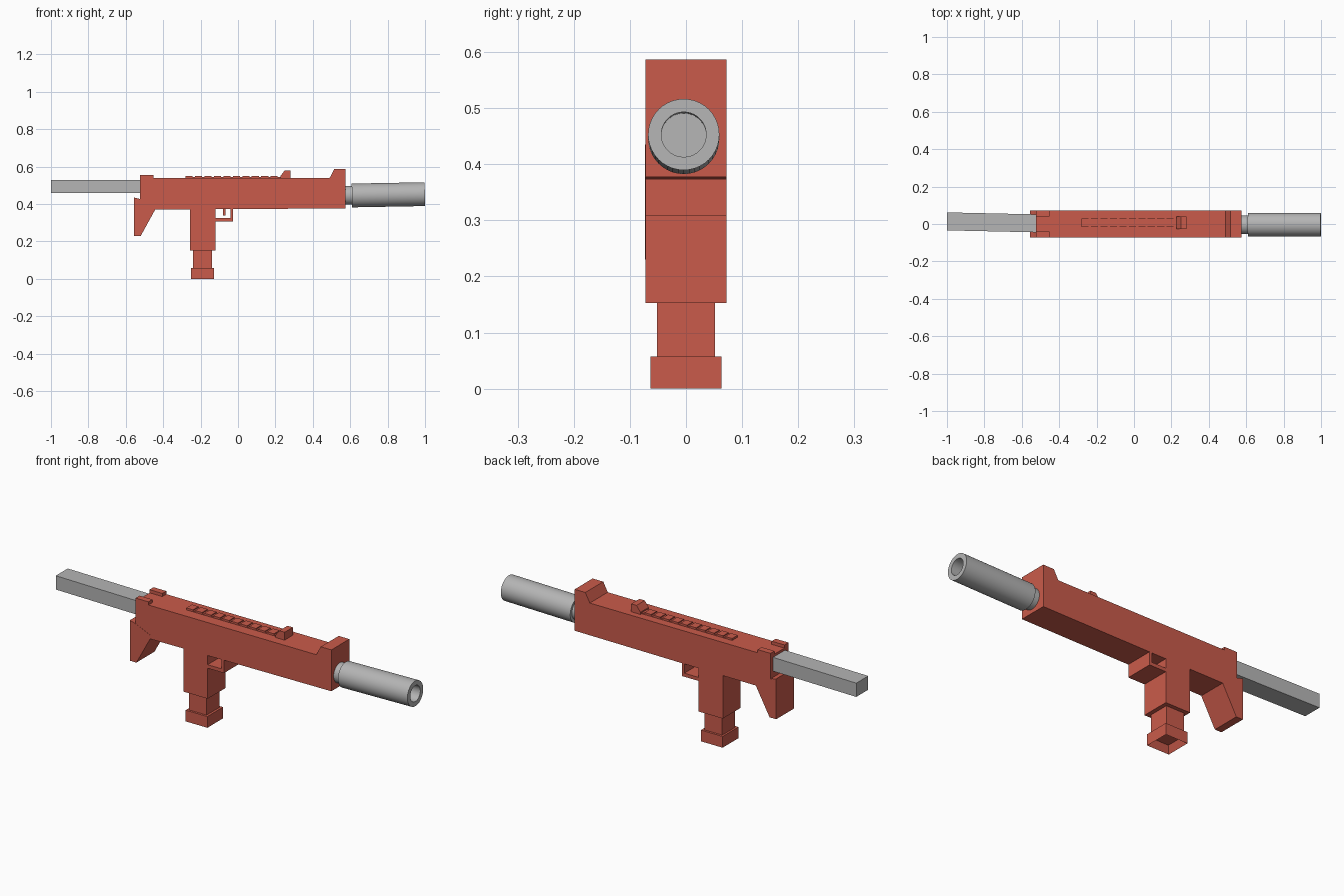
import bpy, bmesh, math
from mathutils import Matrix, Vector

cube = bpy.data.objects.get("Cube")
if cube:
    bpy.data.objects.remove(cube, do_unlink=True)


def material(name, rgb):
    m = bpy.data.materials.new(name)
    m.use_nodes = True
    m.diffuse_color = (*rgb, 1)
    bsdf = next(n for n in m.node_tree.nodes if n.type == 'BSDF_PRINCIPLED')
    bsdf.inputs["Base Color"].default_value = (*rgb, 1)
    return m


RED = material("brick_red", (0.59, 0.105, 0.07))
GREY = material("light_grey", (0.46, 0.46, 0.46))


def finish(name, bm, mat):
    bmesh.ops.recalc_face_normals(bm, faces=bm.faces)
    me = bpy.data.meshes.new(name)
    bm.to_mesh(me)
    bm.free()
    me.materials.append(mat)
    ob = bpy.data.objects.new(name, me)
    bpy.context.collection.objects.link(ob)
    return ob


def prism(name, outline, y0, y1, mat=RED, shear=0.0):
    """Extrude an x-z outline from y0 to y1, optionally skewed sideways."""
    bm = bmesh.new()
    face = bm.faces.new([bm.verts.new((x, y0, z)) for x, z in outline])
    ext = bmesh.ops.extrude_face_region(bm, geom=[face])
    new = [g for g in ext["geom"] if isinstance(g, bmesh.types.BMVert)]
    bmesh.ops.translate(bm, verts=new, vec=(0, y1 - y0, 0))
    start = outline[0][0]
    for v in bm.verts:
        v.co.y += shear * (v.co.x - start)
    bmesh.ops.triangulate(bm, faces=[f for f in bm.faces if len(f.verts) > 4])
    return finish(name, bm, mat)


def box(name, x0, x1, y0, y1, z0, z1, mat=RED):
    return prism(name, [(x0, z0), (x1, z0), (x1, z1), (x0, z1)], y0, y1, mat)


W = 0.072

# Receiver with front sight block, and the grip below it
prism("receiver", [(-0.525, 0.37), (0.575, 0.377), (0.575, 0.587),
                   (0.515, 0.587), (0.49, 0.54), (-0.525, 0.54)], -W, W)
box("grip", -0.257, -0.12, -W, W, 0.153, 0.39)

# Angled rear stock
prism("rear_stock", [(-0.557, 0.435), (-0.557, 0.23), (-0.52, 0.23), (-0.443, 0.37),
                     (-0.443, 0.39), (-0.52, 0.425), (-0.535, 0.43)], -W - 0.001, W)

# Trigger guard and trigger
prism("trigger_guard", [(-0.125, 0.308), (-0.028, 0.308), (-0.028, 0.38),
                        (-0.041, 0.38), (-0.041, 0.326), (-0.125, 0.326)], -W, W)
box("trigger", -0.081, -0.067, -0.015, 0.015, 0.34, 0.38)

# Magazine and its hollow base
box("magazine", -0.24, -0.14, -0.052, 0.052, 0.05, 0.16)
base = box("magazine_base", -0.25, -0.128, -0.063, 0.063, 0, 0.057)
bm = bmesh.new()
bm.from_mesh(base.data)
bm.faces.ensure_lookup_table()
bottom = min(bm.faces, key=lambda f: f.calc_center_median().z)
bmesh.ops.inset_region(bm, faces=[bottom], thickness=0.02)
bmesh.ops.translate(bm, verts=bottom.verts, vec=(0, 0, 0.035))
bm.to_mesh(base.data)
bm.free()

# Rear sight lugs
for side, y0 in (("left", 0.04), ("right", -W)):
    box("rear_lug_" + side, -0.525, -0.453, y0, y0 + 0.032, 0.53, 0.556)

# Top rail with raised ribs, and the small sight at its end
box("rail", -0.28, 0.28, -0.015, 0.03, 0.535, 0.545)
for i in range(10):
    x = -0.28 + i * 0.0505
    box(f"rail_rib_{i + 1}", x, x + 0.038, -0.015, 0.03, 0.54, 0.55)
prism("rail_sight", [(0.228, 0.54), (0.28, 0.54), (0.28, 0.58),
                     (0.25, 0.58), (0.228, 0.551)], -0.026, 0.04)

# Grey bar sticking out at the rear, slightly skewed
prism("rear_bar", [(-0.50, 0.458), (-0.50, 0.528), (-1, 0.528), (-1, 0.458)],
      -0.045, 0.051, GREY, shear=-0.022)


def lathe(name, profile, start, axis, sides=40):
    """Spin (distance, radius) pairs around an axis."""
    bm = bmesh.new()
    verts = [bm.verts.new((r, 0, d)) for d, r in profile]
    edges = [bm.edges.new(p) for p in zip(verts, verts[1:])]
    bmesh.ops.spin(bm, geom=verts + edges, cent=(0, 0, 0), axis=(0, 0, 1),
                   angle=math.tau, steps=sides, use_duplicate=False)
    bmesh.ops.remove_doubles(bm, verts=bm.verts, dist=0.0001)
    turn = axis.to_track_quat('Z', 'Y').to_matrix().to_4x4()
    bmesh.ops.transform(bm, matrix=Matrix.Translation(start) @ turn, verts=bm.verts)
    ob = finish(name, bm, GREY)
    bpy.ops.object.select_all(action='DESELECT')
    ob.select_set(True)
    bpy.context.view_layer.objects.active = ob
    bpy.ops.object.shade_smooth_by_angle(angle=math.radians(35))
    return ob


# Neck and bored tube, tipped up a little
lathe("barrel_neck", [(0, 0), (0, 0.05), (0.1, 0.05), (0.1, 0)],
      Vector((0.55, -0.004, 0.446)), Vector((1, 0, 0.02)))
lathe("barrel_tube", [(0, 0), (0, 0.0635), (0.39, 0.0635), (0.39, 0.04), (0.27, 0.04), (0.27, 0)],
      Vector((0.609, -0.004, 0.446)), Vector((1, 0, 0.018)))
